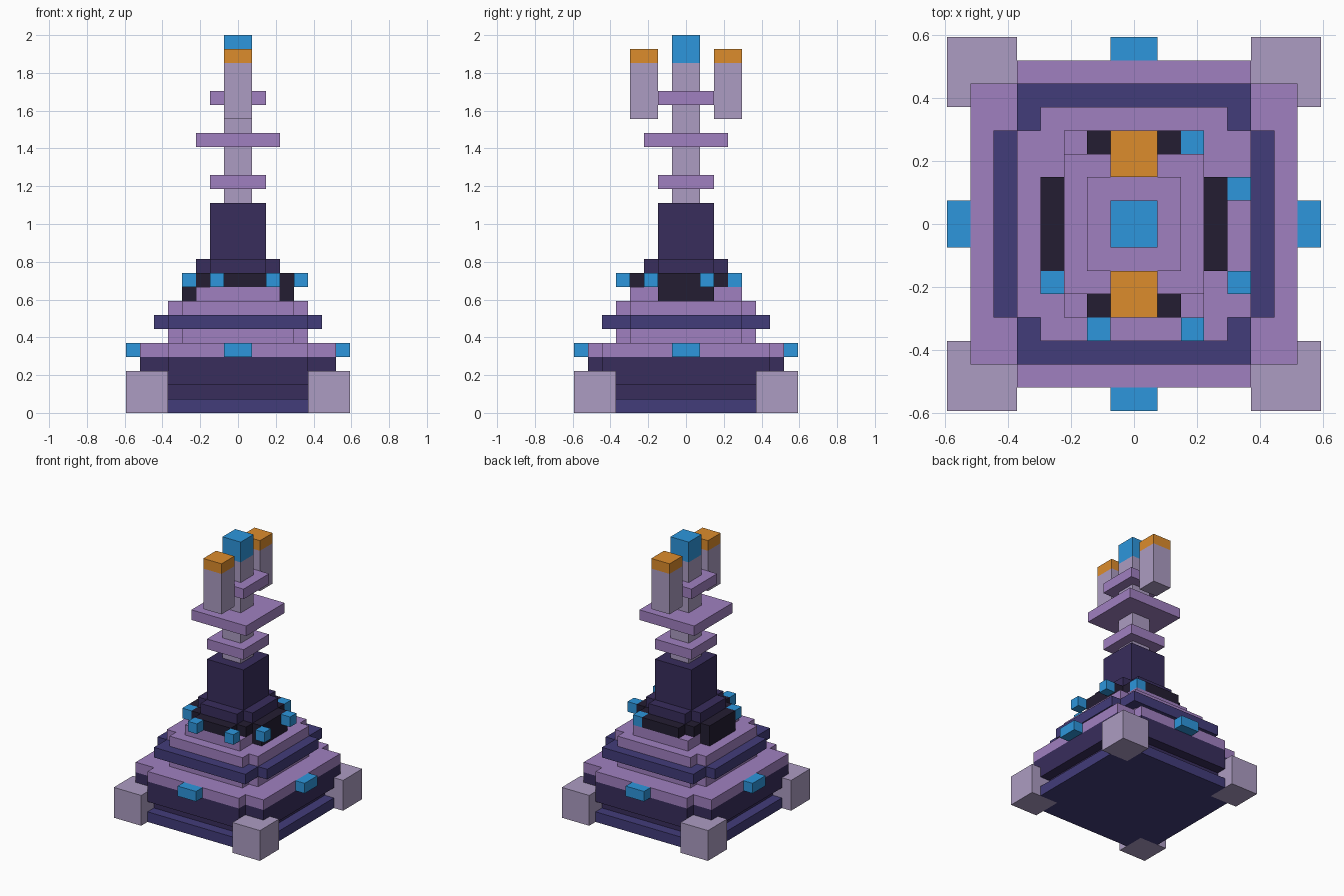
import bpy, bmesh

if "Cube" in bpy.data.objects:
    bpy.data.objects.remove(bpy.data.objects["Cube"])

U = 2 / 27  # one block of the grid; the model is 27 blocks tall


def material(name, hex_code):
    srgb = [int(hex_code[i:i + 2], 16) / 255 for i in (0, 2, 4)]
    lin = [c / 12.92 if c <= 0.04045 else ((c + 0.055) / 1.055) ** 2.4 for c in srgb]
    m = bpy.data.materials.new(name)
    m.diffuse_color = (*lin, 1)
    m.use_nodes = True
    m.node_tree.nodes["Principled BSDF"].inputs["Base Color"].default_value = m.diffuse_color
    return m


PURPLE = material("purple", "A080C0")
INDIGO = material("indigo", "423C7A")
DARK = material("dark_violet", "382D5C")
BLACK = material("near_black", "231D32")
STONE = material("pale_stone", "AC9CC2")
BLUE = material("blue_glow", "2D96DC")
GOLD = material("gold", "DC8C2C")


def prism(name, outline, z0, z1, mat):
    """Extrude a counter-clockwise outline (block units) from z0 to z1."""
    bm = bmesh.new()
    face = bm.faces.new([bm.verts.new((x * U, y * U, z0 * U)) for x, y in outline])
    top = bmesh.ops.extrude_face_region(bm, geom=[face])["geom"]
    verts = [g for g in top if isinstance(g, bmesh.types.BMVert)]
    bmesh.ops.translate(bm, verts=verts, vec=(0, 0, (z1 - z0) * U))
    bmesh.ops.recalc_face_normals(bm, faces=bm.faces)
    mesh = bpy.data.meshes.new(name)
    bm.to_mesh(mesh)
    bm.free()
    mesh.materials.append(mat)
    obj = bpy.data.objects.new(name, mesh)
    bpy.context.collection.objects.link(obj)
    return obj


def box(name, x0, x1, y0, y1, z0, z1, mat):
    return prism(name, [(x0, y0), (x1, y0), (x1, y1), (x0, y1)], z0, z1, mat)


def square(name, r, z0, z1, mat):
    return box(name, -r, r, -r, r, z0, z1, mat)


def tier(name, wide, steps, z0, z1, mat):
    """Square tier with stepped corners; steps lists the corner from +x to +y."""
    quarter = steps
    mirror = [(-x, y) for x, y in reversed(quarter)]
    half = quarter + mirror
    return prism(name, half + [(-x, -y) for x, y in half], z0, z1, mat)


def notched(name, a, b, c, d, z0, z1, mat):
    """Union of the rectangles a x b and c x d (half sizes, a > c and d > b)."""
    return tier(name, a, [(a, b), (c, b), (c, d)], z0, z1, mat)


# Base plinth
notched("base_slab", 7, 5, 5, 7, 0, 1, INDIGO)
notched("base_recess", 6, 5, 5, 6, 1, 2, DARK)
notched("base_wall", 7, 6, 5, 7, 2, 4, DARK)
notched("base_terrace", 7, 6, 5, 7, 4, 5, PURPLE)

# Corner feet and the glowing block in the middle of each side
for s in (-1, 1):
    for t in (-1, 1):
        xs, ys = sorted((5 * s, 8 * s)), sorted((5 * t, 8 * t))
        box("corner_foot", *xs, *ys, 0, 3, STONE)
    out = sorted((7 * s, 8 * s))
    box("side_light", *out, -1, 1, 4, 5, BLUE)
    box("side_light", -1, 1, *out, 4, 5, BLUE)

# Middle terraces
notched("lower_terrace", 5, 4, 4, 5, 5, 6, PURPLE)
notched("terrace_band", 6, 4, 5, 6, 6, 7, INDIGO)
notched("upper_terrace", 5, 4, 4, 5, 7, 8, PURPLE)

# Dark collar on its purple footing
box("collar_footing", -3, 3, -4, 4, 8, 9, PURPLE)
for s in (-1, 1):
    box("collar_side", *sorted((3 * s, 4 * s)), -2, 2, 8, 9, BLACK)
tier("collar", 4, [(4, 2), (3, 2), (3, 3), (2, 3), (2, 4)], 9, 10, BLACK)

# Small glowing cubes scattered around the collar
for x, y in [(-2, -5), (2, -5), (4, 1), (4, -3), (-4, -3), (2, 3)]:
    box("collar_light", x, x + 1, y, y + 1, 9, 10, BLUE)

# Tower
notched("tower_foot", 3, 2, 2, 3, 10, 11, DARK)
square("tower", 2, 11, 15, DARK)

# Spire with its rings and glowing tip
square("spire", 1, 15, 25, STONE)
square("spire_tip", 1, 25, 27, BLUE)
for r, z in [(2, 16), (3, 19), (2, 22)]:
    square("spire_ring", r, z, z + 1, PURPLE)

# Front and back prongs with gold caps
for s in (-1, 1):
    ys = sorted((2 * s, 4 * s))
    box("prong", -1, 1, *ys, 21, 25, STONE)
    box("prong_cap", -1, 1, *ys, 25, 26, GOLD)
